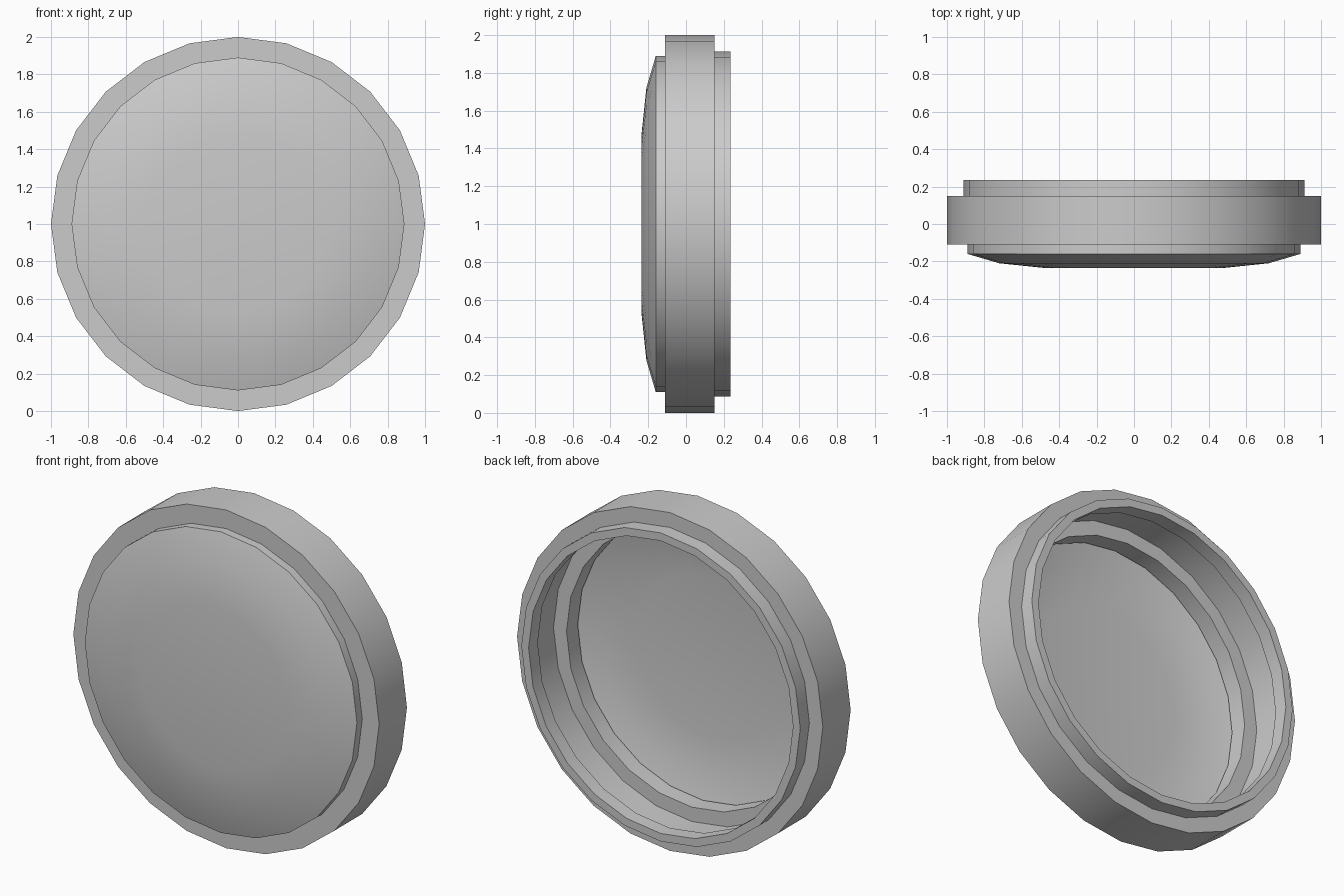
import bpy, bmesh, math

if "Cube" in bpy.data.objects:
    bpy.data.objects.remove(bpy.data.objects["Cube"])

SIDES = 24


def lathe(name, profile, closed=False):
    """Spin a (radius, y) profile around the horizontal axis through z = 1."""
    bm = bmesh.new()
    rings = []
    for r, y in profile:
        if r == 0:
            rings.append([bm.verts.new((0, y, 1))] * SIDES)
        else:
            rings.append([bm.verts.new((r * math.cos(a), y, 1 + r * math.sin(a)))
                          for a in (2 * math.pi * i / SIDES for i in range(SIDES))])
    pairs = list(zip(rings, rings[1:]))
    if closed:
        pairs.append((rings[-1], rings[0]))
    for a, b in pairs:
        for i in range(SIDES):
            j = (i + 1) % SIDES
            corners = list(dict.fromkeys((a[i], a[j], b[j], b[i])))
            bm.faces.new(corners)
    bmesh.ops.recalc_face_normals(bm, faces=bm.faces)
    mesh = bpy.data.meshes.new(name)
    bm.to_mesh(mesh)
    bm.free()
    obj = bpy.data.objects.new(name, mesh)
    bpy.context.collection.objects.link(obj)
    bpy.ops.object.select_all(action='DESELECT')
    obj.select_set(True)
    bpy.context.view_layer.objects.active = obj
    bpy.ops.object.shade_smooth_by_angle(angle=math.radians(30))
    return obj


# Stepped housing: front collar, wide band, rear lip, inner ledge
lathe("housing_ring", [(0.82, -0.16), (0.89, -0.16), (0.89, -0.11), (1.0, -0.11),
                       (1.0, 0.15), (0.912, 0.15), (0.912, 0.235), (0.865, 0.235),
                       (0.865, 0.15), (0.905, 0.15), (0.905, -0.055), (0.82, -0.055)],
      closed=True)

# Thin shallow domed cover at the front
lathe("domed_cover", [(0, -0.235), (0.48, -0.235), (0.72, -0.21), (0.89, -0.16)])
